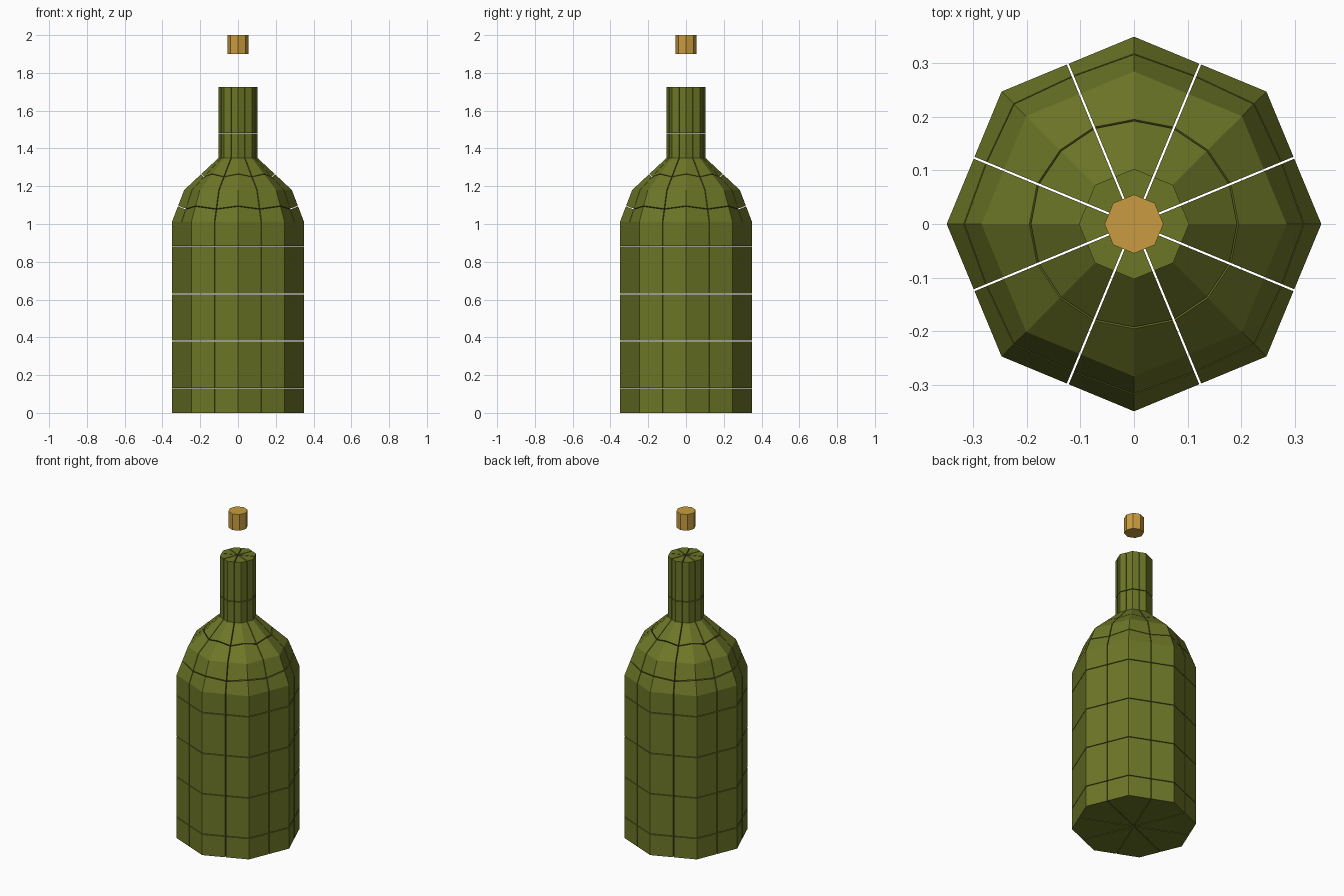
import bpy, bmesh, math
from mathutils import Vector

if "Cube" in bpy.data.objects:
    bpy.data.objects.remove(bpy.data.objects["Cube"])

SIDES = 8
HALF_GAP = 0.002

def material(name, col):
    m = bpy.data.materials.new(name)
    m.diffuse_color = (*col, 1)
    m.use_nodes = True
    m.node_tree.nodes["Principled BSDF"].inputs["Base Color"].default_value = m.diffuse_color
    return m

GLASS = material("green_glass", (0.15, 0.18, 0.02))
CORK = material("cork", (0.58, 0.33, 0.05))

def lathe(profile):
    """Closed solid turned from (radius, height) points."""
    bm = bmesh.new()
    rings = []
    for r, z in profile:
        rings.append([bm.verts.new((r * math.cos(math.tau * i / SIDES),
                                    r * math.sin(math.tau * i / SIDES), z))
                      for i in range(SIDES)])
    for lo, hi in zip(rings, rings[1:]):
        for i in range(SIDES):
            j = (i + 1) % SIDES
            bm.faces.new((lo[i], lo[j], hi[j], hi[i]))
    bm.faces.new(rings[0][::-1])
    bm.faces.new(rings[-1])
    return bm

def cut(bm, point, normal):
    """Remove everything past the plane (less the gap) and cap the cut."""
    n = normal.normalized()
    res = bmesh.ops.bisect_plane(bm, geom=bm.verts[:] + bm.edges[:] + bm.faces[:],
                                 dist=1e-6, plane_co=point - n * HALF_GAP,
                                 plane_no=n, clear_outer=True)
    edges = [e for e in res["geom_cut"] if isinstance(e, bmesh.types.BMEdge)]
    bmesh.ops.edgeloop_fill(bm, edges=edges)

def finish(bm, name, mat):
    bmesh.ops.recalc_face_normals(bm, faces=bm.faces[:])
    me = bpy.data.meshes.new(name)
    bm.to_mesh(me)
    bm.free()
    me.materials.append(mat)
    ob = bpy.data.objects.new(name, me)
    bpy.context.collection.objects.link(ob)

# Bottle outline, and the centres of the shards (radius, height)
outline = [(0.35, 0), (0.35, 1.01), (0.285, 1.18), (0.103, 1.35), (0.103, 1.725)]
seeds = [(0.35, 0.005), (0.35, 0.255), (0.35, 0.505), (0.35, 0.755), (0.35, 1.01),
         (0.285, 1.18), (0.103, 1.35), (0.103, 1.61)]

# Bottle broken into solid shards, each centred on a corner of the octagon
for k in range(SIDES):
    a = math.tau * k / SIDES
    half = math.pi / SIDES
    points = [Vector((r * math.cos(a), r * math.sin(a), z)) for r, z in seeds]
    wedge = lathe(outline)
    for side in (1, -1):
        t = a + side * (half + math.pi / 2)
        cut(wedge, Vector((0, 0, 0)), Vector((math.cos(t), math.sin(t), 0)))
    for i, p in enumerate(points):
        shard = wedge.copy()
        for j in (i - 1, i + 1):
            if 0 <= j < len(points):
                cut(shard, (p + points[j]) / 2, points[j] - p)
        finish(shard, f"bottle_shard_{k}_{i}", GLASS)
    wedge.free()

# Cork floating above the neck
finish(lathe([(0.055, 1.9), (0.055, 2.0)]), "cork_stopper", CORK)
